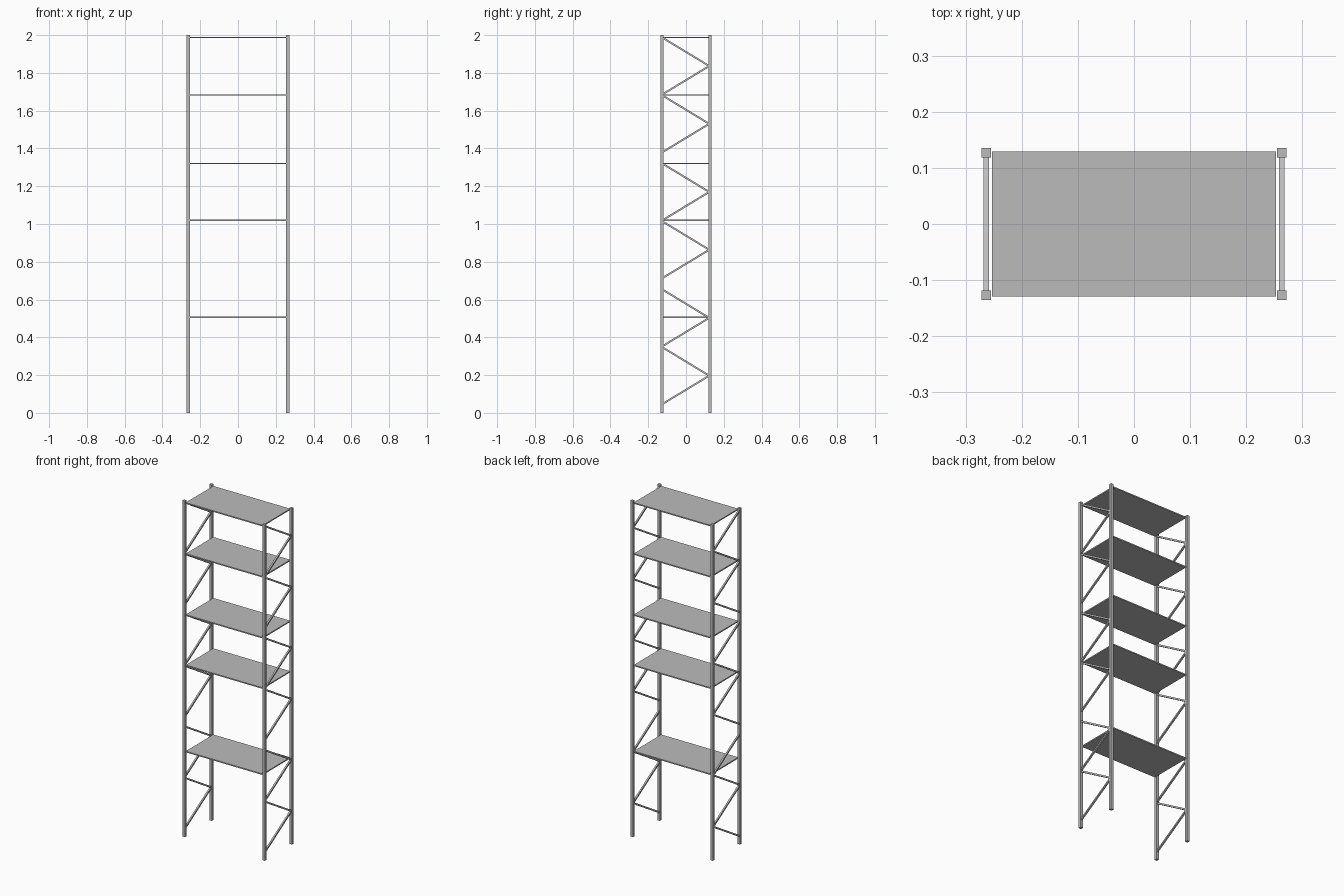
import bpy
from mathutils import Vector

cube = bpy.data.objects.get("Cube")
if cube:
    bpy.data.objects.remove(cube, do_unlink=True)

# One plain metal colour
metal = bpy.data.materials.new("light grey metal")
metal.use_nodes = True
grey = (0.5, 0.5, 0.5, 1)
metal.diffuse_color = grey
metal.node_tree.nodes["Principled BSDF"].inputs["Base Color"].default_value = grey

HEIGHT = 2.0
POST = 0.017               # square post width
POST_X, POST_Y = 0.2635, 0.127
BRACE = 0.0095             # square brace width
SHELF_SIZE = (0.507, 0.259, 0.007)
SHELF_HEIGHTS = (0.507, 1.02, 1.32, 1.683, 1.987)


def box(name, centre, size):
    bpy.ops.mesh.primitive_cube_add(size=1, location=centre)
    ob = bpy.context.object
    ob.name = name
    ob.scale = size
    ob.data.materials.append(metal)
    return ob


def bar(name, start, end, width):
    """Square bar running between two points in a side plane."""
    a, b = Vector(start), Vector(end)
    ob = box(name, (a + b) / 2, (width, width, (b - a).length))
    ob.rotation_euler = (b - a).to_track_quat("Z", "X").to_euler()
    return ob


# Shelves
for i, z in enumerate(SHELF_HEIGHTS):
    box(f"shelf_{i + 1}", (0, 0, z), SHELF_SIZE)

for side, sx in (("left", 1), ("right", -1)):
    # Upright posts
    for end, sy in (("front", -1), ("back", 1)):
        box(f"{end}_{side}_post", (sx * POST_X, sy * POST_Y, HEIGHT / 2),
            (POST, POST, HEIGHT))
    # Zigzag braces: three frame sections with two chevrons each
    x, y = sx * POST_X, 0.123
    for section in range(3):
        for half in range(2):
            low = 0.048 + section * HEIGHT / 3 + half * 0.306
            peak = (x, y, low + 0.149)
            tag = f"{side}_{section * 2 + half + 1}"
            bar(f"lower_brace_{tag}", (x, -y, low), peak, BRACE)
            bar(f"upper_brace_{tag}", (x, -y, low + 0.298), peak, BRACE)
